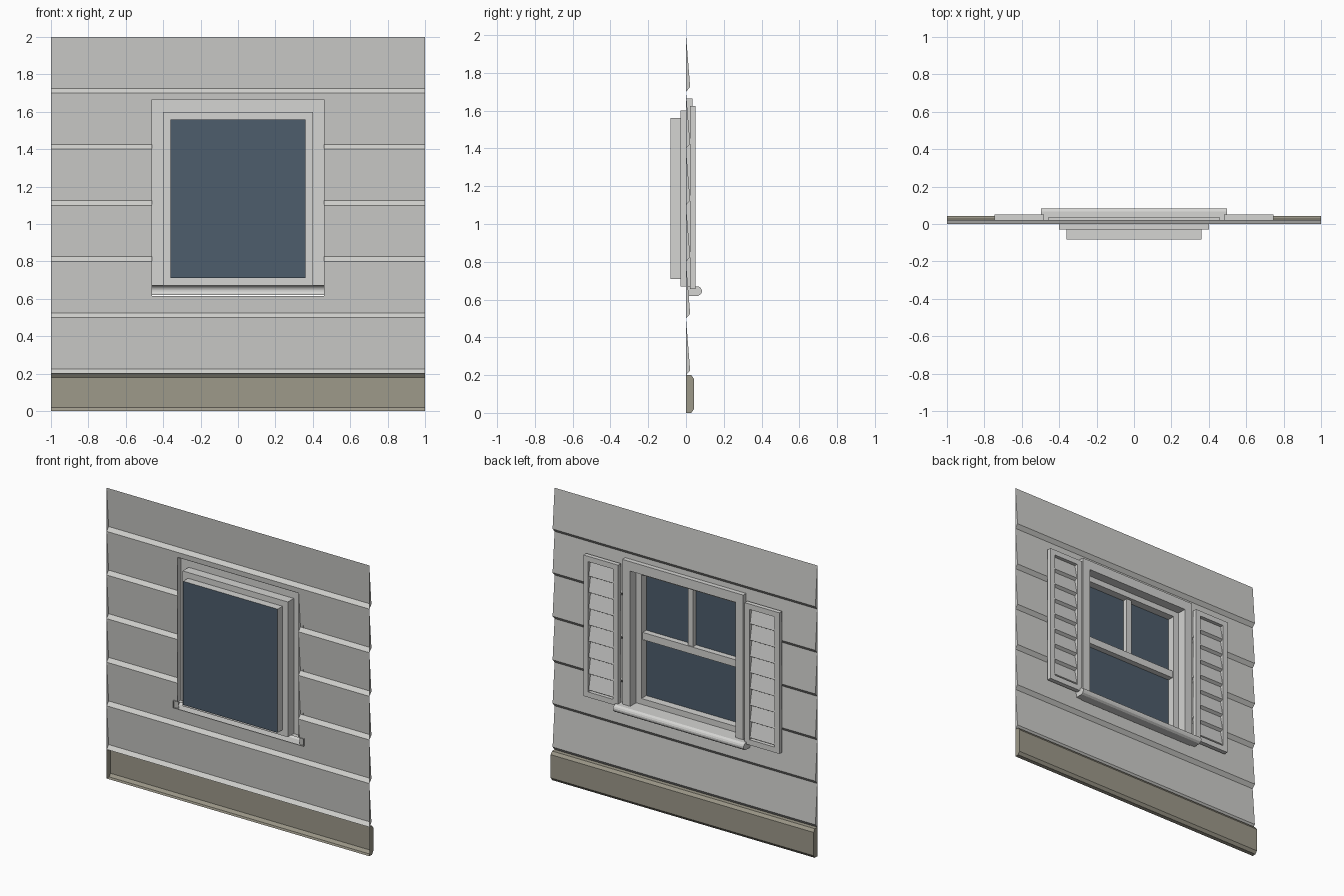
import bpy, bmesh

if "Cube" in bpy.data.objects:
    bpy.data.objects.remove(bpy.data.objects["Cube"])


def material(name, rgb):
    m = bpy.data.materials.new(name)
    m.diffuse_color = (*rgb, 1)
    m.use_nodes = True
    m.node_tree.nodes["Principled BSDF"].inputs["Base Color"].default_value = m.diffuse_color
    return m


WALL = material("siding grey", (0.62, 0.62, 0.60))
TRIM = material("trim grey", (0.66, 0.66, 0.645))
STONE = material("base tan", (0.34, 0.32, 0.255))
GLASS = material("glass blue", (0.075, 0.11, 0.15))


def finish(name, bm, mat):
    me = bpy.data.meshes.new(name)
    bm.to_mesh(me)
    bm.free()
    me.materials.append(mat)
    ob = bpy.data.objects.new(name, me)
    bpy.context.collection.objects.link(ob)
    return ob


def add_sheet(bm, profile, x0, x1, caps=True):
    """Open-backed strip: (y, z) profile, listed bottom to top, run along x."""
    a = [bm.verts.new((x0, y, z)) for y, z in profile]
    b = [bm.verts.new((x1, y, z)) for y, z in profile]
    for i in range(len(profile) - 1):
        bm.faces.new((a[i], a[i + 1], b[i + 1], b[i]))
    if caps:
        bm.faces.new(a[::-1])
        bm.faces.new(b)


def add_rings(bm, rings, cx=0, skip_bottom=0):
    """Stepped rectangular frame: rings of (half width, z0, z1, y), outside in."""
    loops = [[bm.verts.new((cx + sx * w, y, z)) for sx, z in
              ((-1, z0), (1, z0), (1, z1), (-1, z1))] for w, z0, z1, y in rings]
    for i, (p, q) in enumerate(zip(loops, loops[1:])):
        for j in range(4):
            if j == 0 and i < skip_bottom:
                continue
            k = (j + 1) % 4
            bm.faces.new((p[j], q[j], q[k], p[k]))


def add_box(bm, x0, x1, y0, y1, z0, z1):
    v = bmesh.ops.create_cube(bm, size=1)["verts"]
    for p in v:
        p.co = (x0 if p.co.x < 0 else x1, y0 if p.co.y < 0 else y1, z0 if p.co.z < 0 else z1)


# Lapped siding with the window opening cut out
HX, HZ0, HZ1 = 0.46, 0.615, 1.665
bm = bmesh.new()
for k in range(6):
    z = 0.2 + 0.3 * k
    add_sheet(bm, [(0, z), (0.022, z + 0.025), (0, z + 0.3)], -1, 1)
for co, no in (((HX, 0, 0), (1, 0, 0)), ((-HX, 0, 0), (1, 0, 0)),
               ((0, 0, HZ0), (0, 0, 1)), ((0, 0, HZ1), (0, 0, 1))):
    bmesh.ops.bisect_plane(bm, geom=bm.verts[:] + bm.edges[:] + bm.faces[:],
                           plane_co=co, plane_no=no)
hole = [f for f in bm.faces if abs(f.calc_center_median().x) < HX
        and HZ0 < f.calc_center_median().z < HZ1]
bmesh.ops.delete(bm, geom=hole, context='FACES')
finish("siding", bm, WALL)

# Chamfered base board
bm = bmesh.new()
add_sheet(bm, [(0, 0), (0.028, 0), (0.042, 0.02), (0.042, 0.18), (0.028, 0.2), (0, 0.2)], -1, 1)
finish("base_board", bm, STONE)

# Window casing stepping inward to the glass
bm = bmesh.new()
add_rings(bm, [(0.46, 0.67, 1.665, 0), (0.46, 0.67, 1.665, 0.035),
               (0.40, 0.67, 1.60, 0.035), (0.40, 0.67, 1.60, -0.03),
               (0.36, 0.71, 1.56, -0.03), (0.36, 0.71, 1.56, -0.083)], skip_bottom=2)
finish("window_frame", bm, TRIM)

# Glass pane
bm = bmesh.new()
bm.faces.new([bm.verts.new(c) for c in ((0.36, -0.083, 0.71), (-0.36, -0.083, 0.71),
                                        (-0.36, -0.083, 1.56), (0.36, -0.083, 1.56))])
finish("glass", bm, GLASS)

# Middle rail and upper glazing bar
bm = bmesh.new()
add_box(bm, -0.36, 0.36, -0.0825, -0.043, 1.11, 1.16)
finish("middle_rail", bm, TRIM)
bm = bmesh.new()
add_box(bm, -0.02, 0.02, -0.0825, -0.05, 1.16, 1.56)
finish("glazing_bar", bm, TRIM)

# Rounded sill
bm = bmesh.new()
add_sheet(bm, [(0.003, 0.62), (0.066, 0.62), (0.079, 0.629), (0.084, 0.64), (0.084, 0.65),
               (0.079, 0.661), (0.066, 0.67), (0.003, 0.67)], -0.497, 0.497)
finish("sill", bm, TRIM)

# Louvred shutters
for side, s in (("left", -1), ("right", 1)):
    cx, w, b = s * 0.614, 0.132, 0.037
    z0, z1 = 0.655, 1.625
    bm = bmesh.new()
    add_rings(bm, [(w, z0, z1, 0.02), (w, z0, z1, 0.05),
                   (w - b, z0 + b, z1 - b, 0.05), (w - b, z0 + b, z1 - b, 0.025)], cx)
    n = 8
    step = (z1 - z0 - 2 * b) / n
    for k in range(n):
        z = z0 + b + k * step
        add_sheet(bm, [(0.025, z), (0.045, z + 0.012), (0.025, z + step)],
                  cx - w + b, cx + w - b, caps=False)
    finish(side + "_shutter", bm, TRIM)
